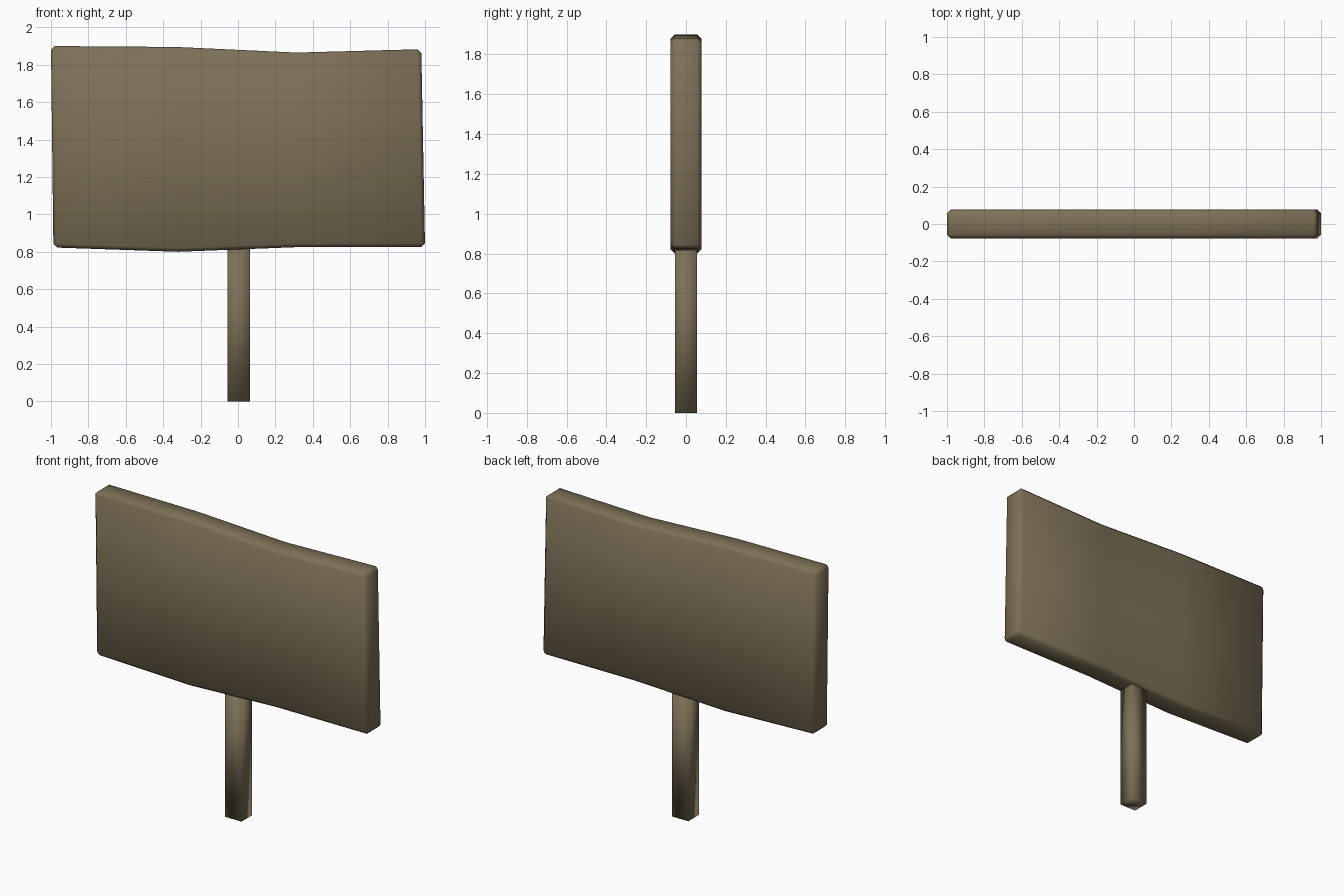
import bpy, bmesh

if "Cube" in bpy.data.objects:
    bpy.data.objects.remove(bpy.data.objects["Cube"])

wood = bpy.data.materials.new("weathered wood")
wood.diffuse_color = (0.205, 0.163, 0.094, 1)
wood.use_nodes = True
wood.node_tree.nodes["Principled BSDF"].inputs["Base Color"].default_value = wood.diffuse_color


def extruded_strip(name, top, bottom, y0, y1, bevel=0):
    """Solid made of columns running between a top and a bottom line (x, z)."""
    bm = bmesh.new()
    rows = [[bm.verts.new((x, y, z)) for x, z in line]
            for line, y in ((bottom, y0), (top, y0), (top, y1), (bottom, y1))]
    for r in range(4):
        a, b = rows[r], rows[(r + 1) % 4]
        for i in range(len(top) - 1):
            bm.faces.new((a[i], a[i + 1], b[i + 1], b[i]))
    for i in (0, -1):
        bm.faces.new([row[i] for row in rows])
    bmesh.ops.recalc_face_normals(bm, faces=bm.faces[:])
    if bevel:
        rim = [e for e in bm.edges if e.calc_face_angle(0) > 0.8]
        bmesh.ops.bevel(bm, geom=rim, offset=bevel, segments=1,
                        profile=0.5, affect='EDGES')
    for f in bm.faces:
        f.smooth = True
    mesh = bpy.data.meshes.new(name)
    bm.to_mesh(mesh)
    bm.free()
    mesh.materials.append(wood)
    obj = bpy.data.objects.new(name, mesh)
    bpy.context.collection.objects.link(obj)
    return obj


# Warped sign board with chamfered rim
extruded_strip("sign_board",
               [(-1.0, 1.90), (-0.33, 1.895), (0.31, 1.865), (0.98, 1.883)],
               [(-0.987, 0.823), (-0.32, 0.80), (0.32, 0.825), (1.0, 0.825)],
               -0.077, 0.077, 0.02)

# Square post, reaching just into the board
extruded_strip("post",
               [(-0.055, 0.86), (0.064, 0.86)],
               [(-0.055, 0.0), (0.064, 0.0)],
               -0.055, 0.055)
